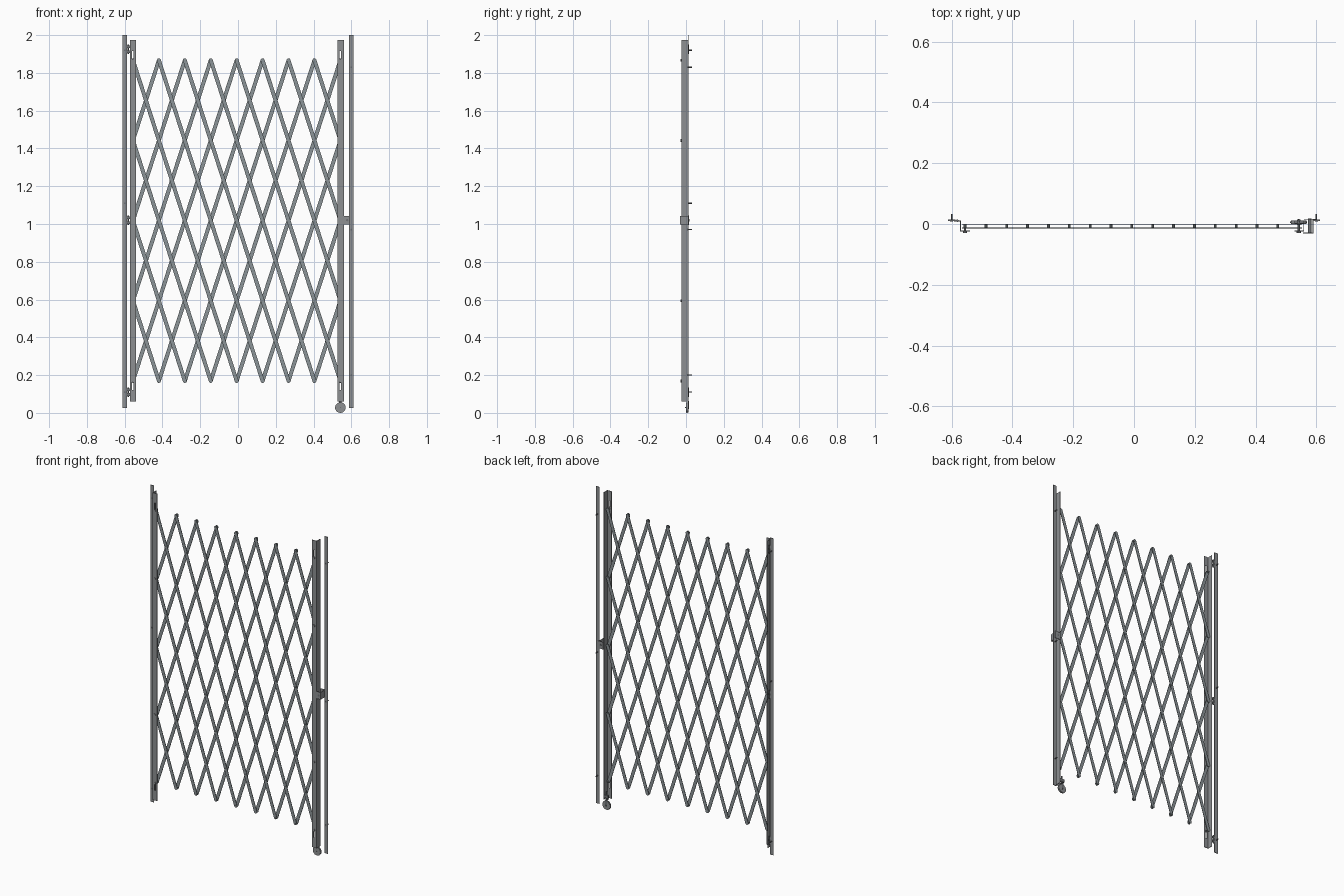
import bpy, bmesh, math
from mathutils import Matrix, Vector

if "Cube" in bpy.data.objects:
    bpy.data.objects.remove(bpy.data.objects["Cube"])


def material(name, rgb):
    m = bpy.data.materials.new(name)
    m.diffuse_color = (*rgb, 1)
    m.use_nodes = True
    m.node_tree.nodes["Principled BSDF"].inputs["Base Color"].default_value = m.diffuse_color
    return m


STEEL = material("steel grey", (0.27, 0.28, 0.29))
SLAT = material("lattice blue grey", (0.26, 0.295, 0.31))
DARK = material("dark metal", (0.16, 0.17, 0.18))


def add_box(bm, x0, x1, y0, y1, z0, z1):
    mat = Matrix.Translation(((x0 + x1) / 2, (y0 + y1) / 2, (z0 + z1) / 2))
    bmesh.ops.create_cube(bm, size=1, matrix=mat @ Matrix.Diagonal((x1 - x0, y1 - y0, z1 - z0, 1)))


def add_rod(bm, start, end, r, sides=10):
    a, b = Vector(start), Vector(end)
    rot = (b - a).to_track_quat('Z', 'Y').to_matrix().to_4x4()
    bmesh.ops.create_cone(bm, cap_ends=True, segments=sides, radius1=r, radius2=r,
                          depth=(b - a).length, matrix=Matrix.Translation((a + b) / 2) @ rot)


def finish(bm, name, mat, smooth=False):
    bmesh.ops.recalc_face_normals(bm, faces=bm.faces[:])
    me = bpy.data.meshes.new(name)
    bm.to_mesh(me)
    bm.free()
    me.materials.append(mat)
    ob = bpy.data.objects.new(name, me)
    bpy.context.collection.objects.link(ob)
    if smooth:
        bpy.context.view_layer.objects.active = ob
        ob.select_set(True)
        bpy.ops.object.shade_smooth_by_angle(angle=math.radians(35))
        ob.select_set(False)
    return ob


# Lattice dimensions
CX, W, ZLO, ZHI = -0.007, 0.549, 0.169, 1.867
DX, DZ = W / 8, (ZHI - ZLO) / 8


def add_slat(bm, a, b, y0, y1, r=0.0103):
    """Flat bar with half-round ends, lying in the XZ plane."""
    a, b = Vector(a), Vector(b)
    ang = math.atan2(b.y - a.y, b.x - a.x)
    pts = []
    for c, turn in ((b, -math.pi / 2), (a, math.pi / 2)):
        for i in range(7):
            t = ang + turn + math.pi * i / 6
            pts.append((c.x + r * math.cos(t), c.y + r * math.sin(t)))
    rings = [[bm.verts.new((x, y, z)) for x, z in pts] for y in (y0, y1)]
    bm.faces.new(rings[0])
    bm.faces.new(rings[1][::-1])
    for i in range(len(pts)):
        j = (i + 1) % len(pts)
        bm.faces.new((rings[0][i], rings[0][j], rings[1][j], rings[1][i]))


# Crossing slats, one thin layer per direction with a gap between
for name, side, y0, y1 in (("front_slats", 1, -0.0140, -0.0115),
                           ("back_slats", -1, -0.0035, -0.0010)):
    bm = bmesh.new()
    for k in range(-3, 8):
        top = -W + 2 * DX * k
        xa, xb = max(-W, top), min(W, top + 8 * DX)
        za = ZHI - (xa - top) / DX * DZ
        zb = ZHI - (xb - top) / DX * DZ
        add_slat(bm, (CX + side * xa, za), (CX + side * xb, zb), y0, y1)
    finish(bm, name, SLAT)

# Rivets at every crossing
bm = bmesh.new()
for i in range(-8, 9):
    for j in range(9):
        if (i + j) % 2 == 0:
            x, z = CX + i * DX, ZLO + j * DZ
            add_rod(bm, (x, 0.0, z), (x, -0.0155, z), 0.0045, 8)
finish(bm, "rivets", SLAT, True)

# End posts: a side web and a front flange slotted around the end pivots
SLOTS = ((0.122, 0.175), (1.861, 1.915))
for name, x0, x1, web in (("left_post", -0.572, -0.540, -0.572),
                          ("right_post", 0.528, 0.560, 0.557)):
    pivot = CX + (W if web > 0 else -W)
    bm = bmesh.new()
    add_box(bm, web, web + 0.003, -0.025, 0.012, 0.06, 1.975)
    add_box(bm, x0, pivot - 0.004, -0.025, -0.022, 0.06, 1.975)
    add_box(bm, pivot + 0.004, x1, -0.025, -0.022, 0.06, 1.975)
    levels = [0.06, *SLOTS[0], *SLOTS[1], 1.975]
    for a, b in zip(levels[::2], levels[1::2]):
        add_box(bm, pivot - 0.004, pivot + 0.004, -0.025, -0.022, a, b)
    finish(bm, name, STEEL)

    # Pivot bolts joining lattice to post
    bm = bmesh.new()
    for j in (0, 2, 6, 8):
        z = ZLO + j * DZ
        add_rod(bm, (pivot, 0.0, z), (pivot, -0.026, z), 0.004)
        add_rod(bm, (pivot, -0.025, z), (pivot, -0.029, z), 0.0075)
    finish(bm, name + "_bolts", STEEL, True)

# Wall strips and their screws
for name, x, heights in (("left_wall_strip", -0.600, (0.11, 1.11, 1.92)),
                         ("right_wall_strip", 0.600, (0.20, 0.97, 1.83))):
    bm = bmesh.new()
    add_box(bm, x - 0.012, x + 0.012, 0.010, 0.014, 0.026, 2.0)
    finish(bm, name, STEEL)
    bm = bmesh.new()
    for z in heights:
        add_rod(bm, (x, 0.009, z), (x, 0.033, z), 0.003)
        add_rod(bm, (x, 0.008, z), (x, 0.010, z), 0.005)
    finish(bm, name + "_screws", DARK, True)

# Hinges between left strip and left post
bm = bmesh.new()
for z in (0.11, 1.02, 1.925):
    add_rod(bm, (-0.581, 0.011, z - 0.025), (-0.581, 0.011, z + 0.025), 0.004)
    for dz in (-0.013, 0.013):
        add_box(bm, -0.592, -0.570, 0.008, 0.011, z + dz - 0.007, z + dz + 0.007)
finish(bm, "hinges", DARK, True)

# Lock: bracket wrapping the right post and a bolt pin to the strip
bm = bmesh.new()
add_box(bm, 0.556, 0.591, -0.031, -0.028, 0.997, 1.042)
add_box(bm, 0.588, 0.591, -0.031, 0.016, 0.997, 1.042)
add_box(bm, 0.560, 0.600, 0.014, 0.017, 0.997, 1.042)
finish(bm, "lock_bracket", STEEL)
bm = bmesh.new()
add_rod(bm, (0.578, 0.018, 1.02), (0.578, -0.032, 1.02), 0.006, 12)
finish(bm, "lock_pin", DARK, True)

# Caster wheel with fork and stem under the right post
bm = bmesh.new()
add_rod(bm, (0.542, 0.000, 0.028), (0.542, 0.012, 0.028), 0.028 - 0.002, 24)
add_rod(bm, (0.542, 0.003, 0.028), (0.542, 0.009, 0.028), 0.028, 24)
finish(bm, "caster_wheel", STEEL, True)
bm = bmesh.new()
add_box(bm, 0.536, 0.548, 0.013, 0.015, 0.020, 0.063)
add_box(bm, 0.536, 0.548, -0.002, 0.015, 0.060, 0.063)
add_box(bm, 0.528, 0.557, 0.002, 0.012, 0.072, 0.090)
add_rod(bm, (0.542, 0.006, 0.061), (0.542, 0.006, 0.110), 0.005)
add_rod(bm, (0.542, -0.004, 0.028), (0.542, 0.017, 0.028), 0.003)
finish(bm, "caster_fork", DARK, True)
